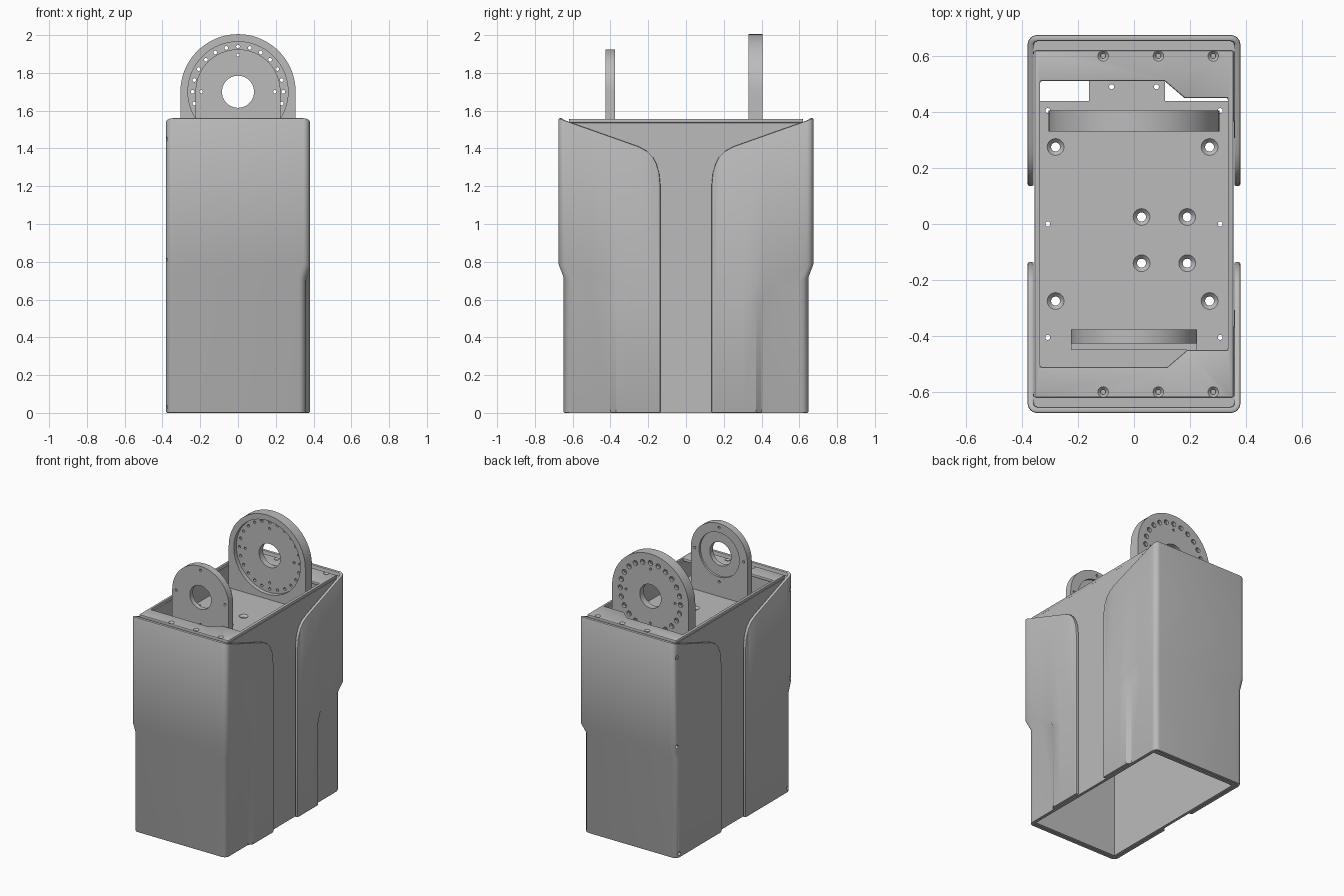
import bpy, bmesh, math
from mathutils import Matrix, Vector

cube = bpy.data.objects.get("Cube")
if cube:
    bpy.data.objects.remove(cube, do_unlink=True)

GREY = (0.5, 0.5, 0.5, 1.0)
mat = bpy.data.materials.new("plain grey")
mat.use_nodes = True
mat.diffuse_color = GREY
mat.node_tree.nodes["Principled BSDF"].inputs["Base Color"].default_value = GREY


def finish(name, bm):
    mesh = bpy.data.meshes.new(name)
    bm.to_mesh(mesh)
    bm.free()
    mesh.materials.append(mat)
    obj = bpy.data.objects.new(name, mesh)
    bpy.context.collection.objects.link(obj)
    return obj


def apply(obj, kind, **settings):
    mod = obj.modifiers.new(kind, kind)
    for key, value in settings.items():
        setattr(mod, key, value)
    bpy.context.view_layer.objects.active = obj
    bpy.ops.object.modifier_apply(modifier=mod.name)


def bevel(obj, width):
    apply(obj, 'BEVEL', width=width, segments=2, limit_method='ANGLE',
          angle_limit=math.radians(50))


def slab(name, loops, start, depth, upright=False):
    """Extrude an outline (with holes) along z, or along y when upright."""
    bm = bmesh.new()
    edges = []
    for loop in loops:
        vs = [bm.verts.new((u, start, v) if upright else (u, v, start)) for u, v in loop]
        edges += [bm.edges.new((vs[i - 1], vs[i])) for i in range(len(vs))]
    if len(loops) == 1:
        bm.faces.new(vs)
    else:
        bmesh.ops.triangle_fill(bm, use_beauty=True, edges=edges)
    out = bmesh.ops.extrude_face_region(bm, geom=bm.faces[:])
    moved = [g for g in out["geom"] if isinstance(g, bmesh.types.BMVert)]
    bmesh.ops.translate(bm, verts=moved, vec=(0, depth, 0) if upright else (0, 0, depth))
    bmesh.ops.recalc_face_normals(bm, faces=bm.faces[:])
    return finish(name, bm)


def rect(x, y):
    return [(-x, -y), (x, -y), (x, y), (-x, y)]


def drill(obj, profile, places, axis='Z', sides=24):
    """Cut the same turned profile (radius, height) at every place."""
    bm = bmesh.new()
    turn = Vector((0, 0, 1)).rotation_difference(
        {'X': Vector((1, 0, 0)), 'Y': Vector((0, 1, 0)), 'Z': Vector((0, 0, 1))}[axis])
    for place in places:
        m = Matrix.Translation(place) @ turn.to_matrix().to_4x4()
        rings = [[bm.verts.new(m @ Vector((r * math.cos(k * math.tau / sides),
                                           r * math.sin(k * math.tau / sides), h)))
                  for k in range(sides)] for r, h in profile]
        bm.faces.new(rings[0][::-1])
        bm.faces.new(rings[-1])
        for low, high in zip(rings, rings[1:]):
            for k in range(sides):
                bm.faces.new((low[k - 1], low[k], high[k], high[k - 1]))
    bmesh.ops.recalc_face_normals(bm, faces=bm.faces[:])
    cutter = finish("cutter", bm)
    cutter.hide_render = True
    apply(obj, 'BOOLEAN', operation='DIFFERENCE', solver='EXACT', object=cutter)
    bpy.data.objects.remove(cutter, do_unlink=True)


def circle_places(radius, count, y, z):
    return [(radius * math.cos(k * math.tau / count), y,
             z + radius * math.sin(k * math.tau / count)) for k in range(count)]


# Inner sleeve, open at top and bottom
slab("inner_sleeve", [rect(0.355, 0.62), rect(0.335, 0.60)], 0, 1.535)

# Top frame with stepped opening and screw seats
opening = [(-0.335, -0.51), (0.12, -0.51), (0.19, -0.45), (0.335, -0.45),
           (0.335, 0.45), (0.18, 0.45), (0.11, 0.51), (-0.335, 0.51)]
frame = slab("top_frame", [rect(0.355, 0.62), opening], 1.535, 0.022)
bevel(frame, 0.006)
drill(frame, [(0.009, -0.01), (0.009, 0), (0.02, 0.012), (0.02, 0.05)],
      [(x, s * 0.6, 1.546) for x in (-0.11, 0.087, 0.283) for s in (-1, 1)], sides=16)

# Recessed mounting plate with rear tab
FLOOR = 1.40
plate = slab("mounting_plate", [[(-0.336, -0.53), (0.336, -0.53), (0.336, 0.44), (0.11, 0.44),
                                 (0.11, 0.53), (-0.16, 0.53), (-0.16, 0.44), (-0.336, 0.44)]],
             FLOOR - 0.03, 0.03)
seats = [(x, y, FLOOR) for x in (-0.28, 0.27) for y in (-0.275, 0.275)]
seats += [(x, y, FLOOR) for x in (0.027, 0.19) for y in (-0.14, 0.025)]
drill(plate, [(0.016, -0.06), (0.016, -0.015), (0.03, 0), (0.03, 0.03)], seats)
pins = [(s * 0.308, y, FLOOR) for s in (-1, 1) for y in (-0.405, 0, 0.405)]
pins += [(s * 0.08, 0.49, FLOOR) for s in (-1, 1)]
drill(plate, [(0.009, -0.06), (0.009, 0.03)], pins, sides=12)

# Upright round-topped brackets
AXLE = 1.70


def bracket(name, radius, y, depth):
    arch = [(radius * math.cos(k * math.pi / 40), AXLE + radius * math.sin(k * math.pi / 40))
            for k in range(41)]
    return slab(name, [arch + [(-radius, FLOOR - 0.01), (radius, FLOOR - 0.01)]], y, depth, True)


rear = bracket("rear_bracket", 0.305, 0.33, 0.075)
drill(rear, [(0.265, -0.02), (0.265, 0.03)], [(0, 0.33, AXLE)], 'Y', 64)
drill(rear, [(0.085, -0.1), (0.085, 0.1)], [(0, 0.37, AXLE)], 'Y', 40)
drill(rear, [(0.01, -0.1), (0.01, -0.02), (0.018, -0.02), (0.018, 0.03)],
      circle_places(0.24, 24, 0.405, AXLE), 'Y', 12)
drill(rear, [(0.009, -0.1), (0.009, 0.1)], circle_places(0.195, 4, 0.37, AXLE), 'Y', 12)

front = bracket("front_bracket", 0.225, -0.427, 0.05)
drill(front, [(0.16, -0.015), (0.16, 0.03)], [(0, -0.377, AXLE)], 'Y', 48)
drill(front, [(0.085, -0.1), (0.085, 0.1)], [(0, -0.4, AXLE)], 'Y', 40)
drill(front, [(0.009, -0.1), (0.009, 0.1)], circle_places(0.195, 4, -0.4, AXLE), 'Y', 12)
slab("front_bracket_foot", [[(-0.225, -0.45), (0.225, -0.45), (0.225, -0.42), (-0.225, -0.42)]],
     FLOOR - 0.01, 0.04)

# Side edge of a cover: (distance from centre, top height)
EDGE = [(0.136, 1.21), (0.142, 1.27), (0.155, 1.315), (0.175, 1.355), (0.205, 1.385), (0.25, 1.41)]
STEPS = [0.30, 0.37, 0.40, 0.50, 0.60]


def slope(y):
    return min(1.56, 1.41 + 0.353 * (y - 0.25))


def cover_columns():
    """Upper position, lower position and top height of each column, around the U."""
    side = EDGE + [(y, slope(y)) for y in STEPS]
    cols = []
    for sx in (1, -1):
        inset = 0.022 if sx > 0 else 0
        part = [((sx * 0.38, y), (sx * (0.38 - (inset if y > 0.38 else 0)), y), top)
                for y, top in side]
        for k in range(7):
            a = k * math.pi / 12
            dx, y = 0.345 + 0.035 * math.cos(a), 0.64 + 0.035 * math.sin(a)
            part.append(((sx * dx, y), (sx * (dx - inset), y - 0.027), slope(y)))
        cols += part if sx > 0 else part[::-1]
    return cols


def cover(name, sign):
    bm = bmesh.new()
    grid = []
    for up, low, top in cover_columns():
        bend = 0.60 + 0.4 * max(0, up[1] - 0.38)
        grid.append([bm.verts.new((p[0], sign * p[1], z)) for p, z in
                     ((low, 0), (low, bend), (up, bend + 0.07), (up, top))])
    for a, b in zip(grid, grid[1:]):
        for k in range(3):
            f = bm.faces.new((a[k], a[k + 1], b[k + 1], b[k]))
            if sign > 0:
                f.normal_flip()
    # columns run clockwise at the front, so that side faces outward
    bm.normal_update()
    if sum(f.normal.y * sign * f.calc_area() for f in bm.faces) < 0:
        bmesh.ops.reverse_faces(bm, faces=bm.faces[:])
    obj = finish(name, bm)
    apply(obj, 'SOLIDIFY', thickness=0.022, offset=-1, use_even_offset=True)
    bevel(obj, 0.006)
    # Small screw holes down the right-hand corner
    drill(obj, [(0.013, -0.02), (0.013, 0.02)],
          [(-0.378, sign * y, z) for y, z in ((0.645, 1.45), (0.645, 0.81), (0.617, 0.03))],
          'X', 12)
    # Ledge closing the gap behind the cover's top edge
    y0, y1 = sorted((sign * 0.615, sign * 0.66))
    slab(name + "_ledge", [[(-0.36, y0), (0.36, y0), (0.36, y1), (-0.36, y1)]], 1.50, 0.035)


cover("front_cover", -1)
cover("rear_cover", 1)

# Smooth curved surfaces, keep edges crisp
for obj in bpy.context.collection.objects:
    if obj.type == 'MESH' and obj.data.materials and obj.data.materials[0] == mat:
        bpy.ops.object.select_all(action='DESELECT')
        obj.select_set(True)
        bpy.context.view_layer.objects.active = obj
        bpy.ops.object.shade_smooth_by_angle(angle=math.radians(30))
